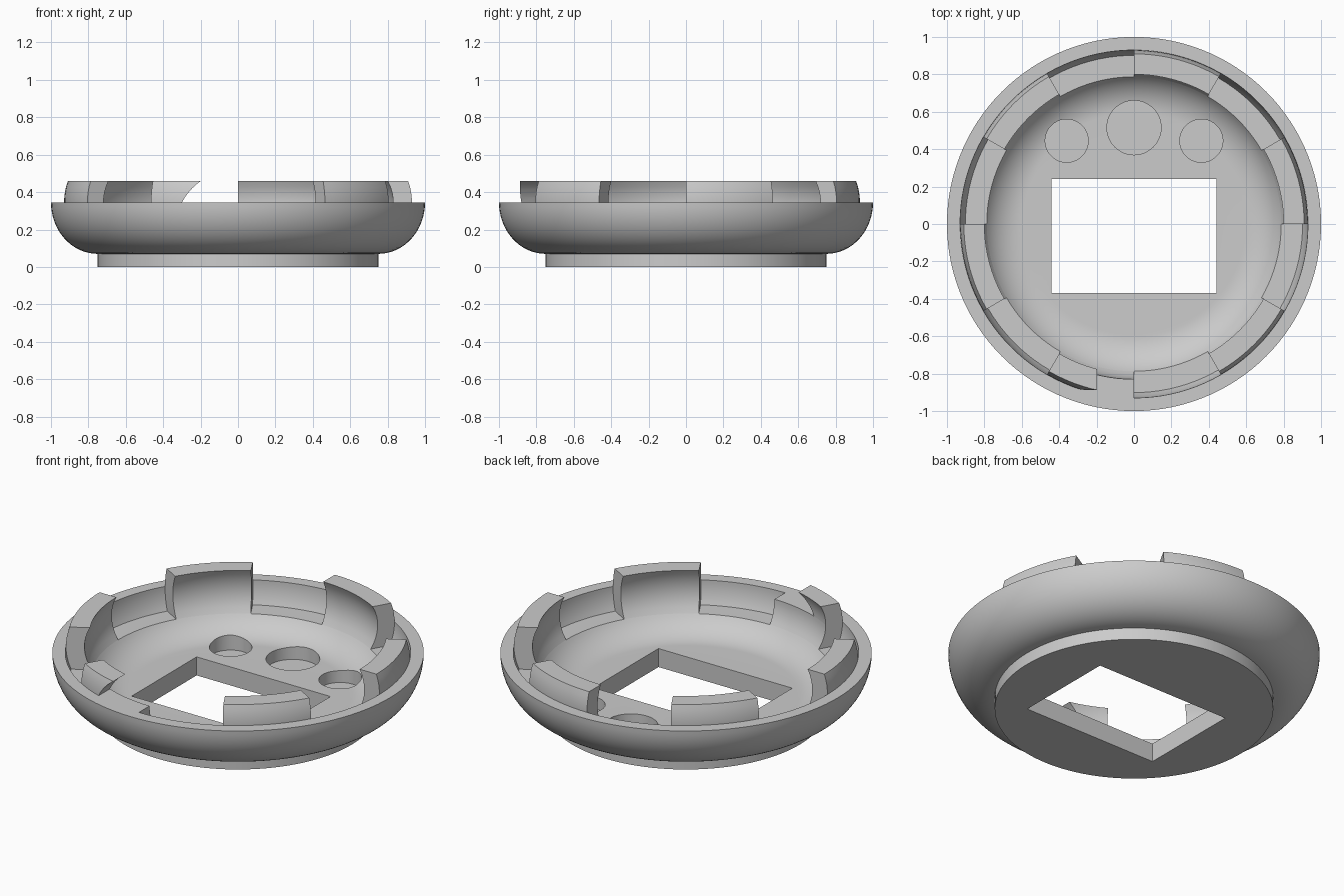
import bpy, bmesh, math
from mathutils import Matrix

cube = bpy.data.objects.get("Cube")
if cube:
    bpy.data.objects.remove(cube, do_unlink=True)

RIM, TOP, LEDGE, FLOOR = 0.345, 0.46, 0.21, 0.11
STEP = 3  # degrees per lathe segment

grey = bpy.data.materials.new("plain grey")
grey.use_nodes = True
grey.diffuse_color = (0.6, 0.6, 0.6, 1)
grey.node_tree.nodes["Principled BSDF"].inputs["Base Color"].default_value = grey.diffuse_color


def make_object(name, bm):
    bmesh.ops.recalc_face_normals(bm, faces=bm.faces)
    mesh = bpy.data.meshes.new(name)
    bm.to_mesh(mesh)
    bm.free()
    mesh.materials.append(grey)
    obj = bpy.data.objects.new(name, mesh)
    bpy.context.collection.objects.link(obj)
    return obj


def lathe(name, profile, start=0, end=360):
    """Turn a profile of (radius, z) about z; part turns get end caps."""
    full = end - start == 360
    count = round((end - start) / STEP)
    bm = bmesh.new()
    rings = []
    for i in range(count if full else count + 1):
        a = math.radians(start + (end - start) * i / count)
        rings.append([bm.verts.new((r * math.cos(a), r * math.sin(a), z)) for r, z in profile])
    n = len(profile)
    for i in range(count):
        a, b = rings[i], rings[(i + 1) % len(rings)]
        for j in range(n - 1 if full else n):
            k = (j + 1) % n
            bm.faces.new((a[j], b[j], b[k], a[k]))
    if not full:
        bm.faces.new(rings[0])
        bm.faces.new(rings[-1])
    bmesh.ops.remove_doubles(bm, verts=bm.verts, dist=0.0001)
    bmesh.ops.dissolve_degenerate(bm, dist=0.0001, edges=bm.edges)
    return make_object(name, bm)


def wall(radius, z):
    """Radius at height z of a rounded wall that is widest at the rim."""
    return 0.595 + math.sqrt(max(0, radius ** 2 - (z - RIM) ** 2))


def curve(radius, z0, z1, steps=8):
    heights = [z0 + (z1 - z0) * i / steps for i in range(steps + 1)]
    return [(wall(radius, z), z) for z in heights]


INNER, OUTER = RIM - FLOOR, 0.335


def tab_profile(z0, z1):
    return curve(INNER, z0, z1) + curve(OUTER, z1, z0)


def cylinder(name, radius, depth, matrix):
    bm = bmesh.new()
    bmesh.ops.create_cone(bm, cap_ends=True, segments=64, radius1=radius, radius2=radius,
                          depth=depth, matrix=matrix)
    return make_object(name, bm)


def cut(target, cutters):
    for cutter in cutters:
        cutter.hide_render = True
        mod = target.modifiers.new("cut", 'BOOLEAN')
        mod.operation, mod.solver, mod.object = 'DIFFERENCE', 'EXACT', cutter
    graph = bpy.context.evaluated_depsgraph_get()
    mesh = bpy.data.meshes.new_from_object(target.evaluated_get(graph))
    target.modifiers.clear()
    target.data = mesh
    for cutter in cutters:
        bpy.data.objects.remove(cutter, do_unlink=True)


# Bowl: foot, round outside, flat rim, recessed ledge, round inside, floor
profile = [(0, 0), (0.75, 0)]
for i in range(17):
    a = math.pi / 2 * i / 16
    profile.append((0.75 + 0.25 * math.sin(a), RIM - 0.275 * math.cos(a)))
profile += curve(OUTER, RIM, LEDGE)
low = math.asin((RIM - LEDGE) / INNER)
for i in range(15):
    a = low + (math.pi / 2 - low) * i / 14
    profile.append((0.595 + INNER * math.cos(a), RIM - INNER * math.sin(a)))
profile.append((0, FLOOR))
bowl = lathe("bowl", profile)

# Window through the floor and three blind round pockets
bm = bmesh.new()
bmesh.ops.create_cube(bm, size=1, matrix=Matrix.Translation((0, -0.065, 0.05)) @ Matrix.Diagonal((0.88, 0.61, 0.6, 1)))
cutters = [make_object("window_cutter", bm)]
for x, y, r in ((0, 0.515, 0.145), (-0.36, 0.445, 0.115), (0.36, 0.445, 0.115)):
    cutters.append(cylinder("pocket_cutter", r, 0.4, Matrix.Translation((x, y, 0.24))))
cut(bowl, cutters)
parts = [bowl]

# Five whole locking tabs
for i in (0, 1, 2, 3, 5):
    parts.append(lathe(f"tab_{i + 1}", tab_profile(LEDGE, TOP), 60 * i, 60 * i + 30))

# Cut-back front tab on a solid section of rim
parts.append(lathe("front_rim_fill", tab_profile(LEDGE, RIM), 240, 270))
front_tab = lathe("front_tab", tab_profile(RIM, TOP), 240, 270)
axis = Matrix.Translation((-0.02, -0.8, 0.2)) @ Matrix.Rotation(math.pi / 2, 4, 'X')
cut(front_tab, [cylinder("notch_cutter", 0.315, 0.8, axis)])
parts.append(front_tab)

# Smooth the round surfaces and keep the edges crisp
bpy.ops.object.select_all(action='DESELECT')
for part in parts:
    part.select_set(True)
bpy.context.view_layer.objects.active = bowl
bpy.ops.object.shade_smooth_by_angle(angle=math.radians(30))
